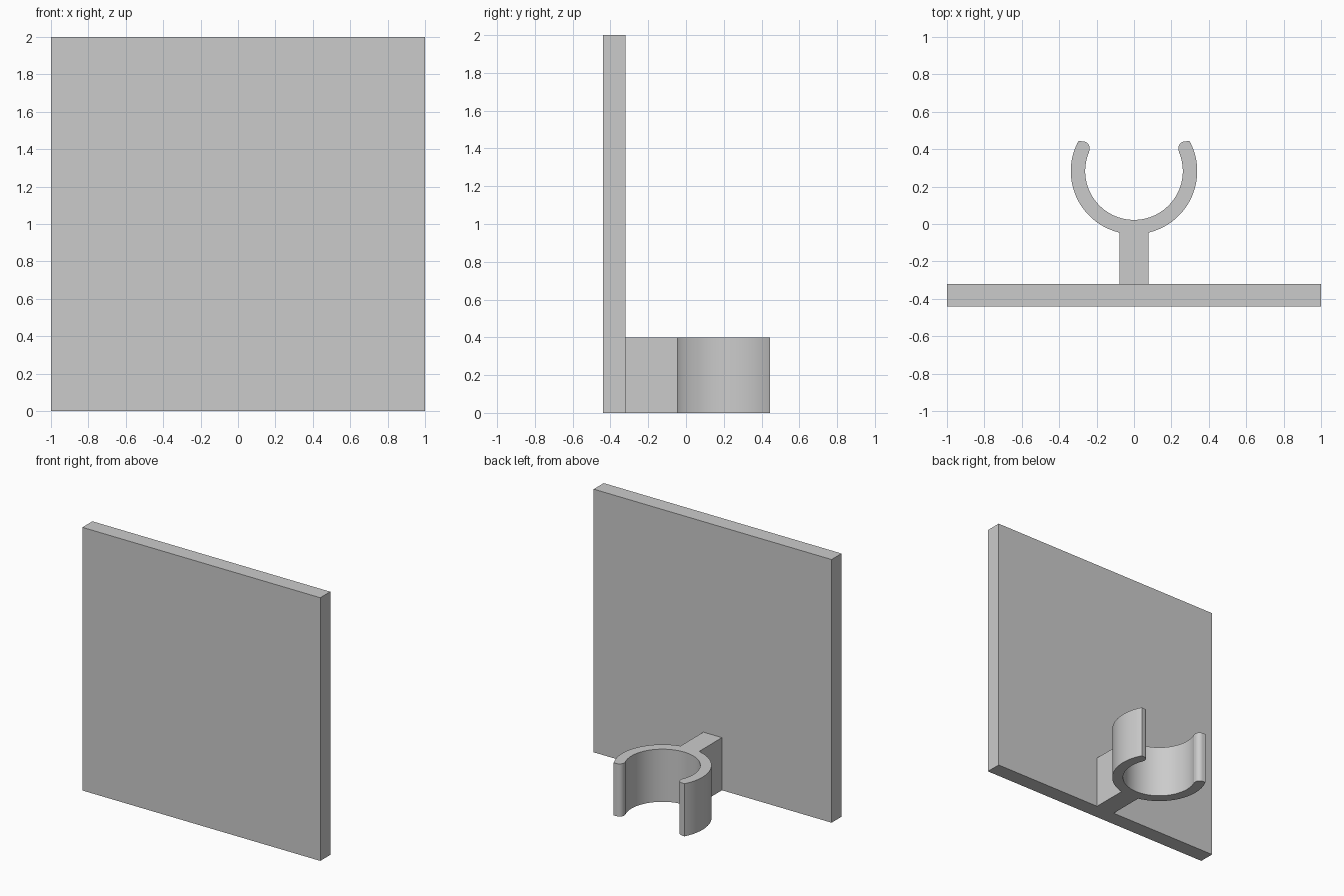
import bpy, bmesh
from math import radians, sin, cos, asin

cube = bpy.data.objects.get("Cube")
if cube:
    bpy.data.objects.remove(cube, do_unlink=True)

grey = bpy.data.materials.new("plain_grey")
grey.use_nodes = True
grey.diffuse_color = (0.6, 0.6, 0.6, 1)
grey.node_tree.nodes["Principled BSDF"].inputs["Base Color"].default_value = (0.6, 0.6, 0.6, 1)


def arc(cx, cy, r, start, end, steps):
    """Points along an arc, angles in degrees."""
    angles = [radians(start + (end - start) * i / steps) for i in range(steps + 1)]
    return [(cx + r * cos(a), cy + r * sin(a)) for a in angles]


def extrude_profile(name, outline, height):
    """Solid made by raising a flat outline from the ground."""
    bm = bmesh.new()
    face = bm.faces.new([bm.verts.new((x, y, 0)) for x, y in outline])
    raised = bmesh.ops.extrude_face_region(bm, geom=[face])["geom"]
    verts = [v for v in raised if isinstance(v, bmesh.types.BMVert)]
    bmesh.ops.translate(bm, verts=verts, vec=(0, 0, height))
    bmesh.ops.recalc_face_normals(bm, faces=bm.faces)
    mesh = bpy.data.meshes.new(name)
    bm.to_mesh(mesh)
    bm.free()
    mesh.materials.append(grey)
    obj = bpy.data.objects.new(name, mesh)
    bpy.context.collection.objects.link(obj)
    return obj


FRONT, BACK = -0.44, -0.32
CENTRE_Y, OUTER, INNER = 0.283, 0.338, 0.261
STEM = 0.078

# Upright flat panel
extrude_profile("back_panel", [(-1, FRONT), (1, FRONT), (1, BACK), (-1, BACK)], 2.0)

# Open spring clip with its stem: right half of the outline, then mirrored
stem_angle = -90 + asin(STEM / OUTER) * 57.29578
half = [(STEM, BACK)]
half += arc(0, CENTRE_Y, OUTER, stem_angle, 28.4, 36)
half += arc(0.275, 0.404, 0.038, 90, 202, 10)
half += arc(0, CENTRE_Y, INNER, 23.5, -90, 36)
mirrored = [(-x, y) for x, y in reversed(half[:-1])]
clip = extrude_profile("clip", half + mirrored, 0.4)

# Smooth curved walls with crisp rims
bpy.ops.object.select_all(action="DESELECT")
clip.select_set(True)
bpy.context.view_layer.objects.active = clip
bpy.ops.object.shade_smooth_by_angle(angle=radians(30))
